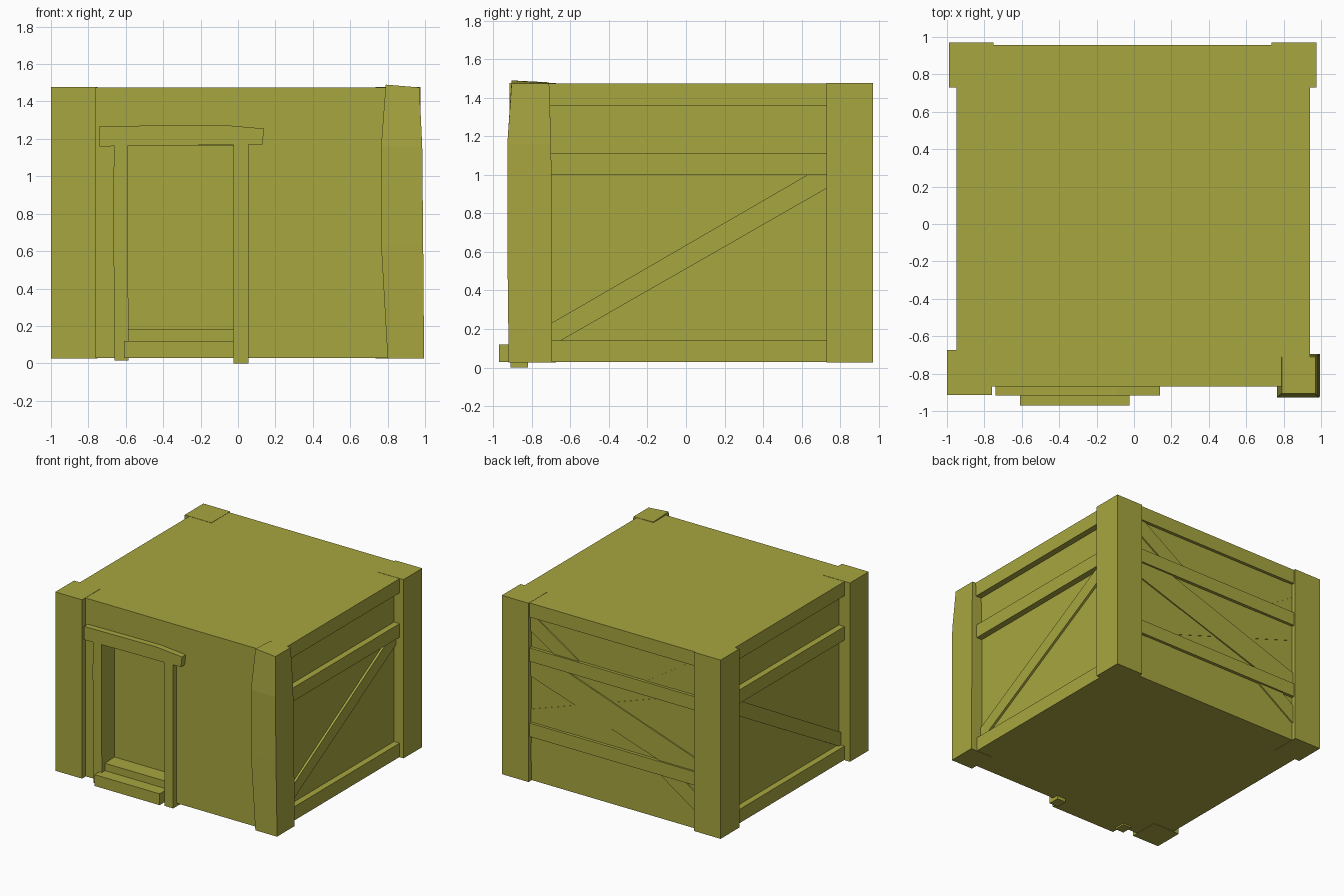
import bpy, bmesh

if "Cube" in bpy.data.objects:
    bpy.data.objects.remove(bpy.data.objects["Cube"])

mat = bpy.data.materials.new("olive_paint")
mat.diffuse_color = (0.39, 0.38, 0.05, 1)
mat.use_nodes = True
mat.node_tree.nodes["Principled BSDF"].inputs["Base Color"].default_value = mat.diffuse_color


def finish(name, bm):
    bmesh.ops.recalc_face_normals(bm, faces=bm.faces)
    mesh = bpy.data.meshes.new(name)
    bm.to_mesh(mesh)
    bm.free()
    mesh.materials.append(mat)
    obj = bpy.data.objects.new(name, mesh)
    bpy.context.collection.objects.link(obj)
    return obj


def loft(name, rings):
    """Skin matching closed rings of points and cap both ends."""
    bm = bmesh.new()
    vs = [[bm.verts.new(p) for p in ring] for ring in rings]
    n = len(vs[0])
    for a, b in zip(vs, vs[1:]):
        for i in range(n):
            j = (i + 1) % n
            bm.faces.new((a[i], a[j], b[j], b[i]))
    bm.faces.new(vs[0])
    bm.faces.new(vs[-1])
    return finish(name, bm)


def rect(x0, x1, y0, y1, z):
    return [(x0, y0, z), (x1, y0, z), (x1, y1, z), (x0, y1, z)]


def box(name, x0, x1, y0, y1, z0, z1):
    return loft(name, [rect(x0, x1, y0, y1, z0), rect(x0, x1, y0, y1, z1)])


def board(name, outline, axis, lo, hi):
    """Flat board: outline in (horizontal, z), thickness along x or y."""
    if axis == "x":
        return loft(name, [[(d, u, z) for u, z in outline] for d in (lo, hi)])
    return loft(name, [[(u, d, z) for u, z in outline] for d in (lo, hi)])


# Solid core and front wall around the door recess
box("core", -0.90, 0.89, -0.74, 0.932, 0.028, 1.475)
box("front_wall_left", -0.90, -0.59, -0.87, -0.74, 0.028, 1.475)
box("front_wall_right", -0.02, 0.89, -0.87, -0.74, 0.028, 1.475)
box("front_wall_top", -0.59, -0.02, -0.87, -0.74, 1.165, 1.475)
box("threshold", -0.59, -0.02, -0.87, -0.74, 0.028, 0.18)

# Corner posts: three straight, one bulging and worn
box("front_left_post", -1.0, -0.76, -0.915, -0.675, 0.026, 1.477)
box("back_left_post", -0.99, -0.75, 0.73, 0.97, 0.026, 1.477)
box("back_right_post", 0.735, 0.975, 0.73, 0.97, 0.026, 1.477)
top = [(0.79, -0.905, 1.49), (0.97, -0.905, 1.475),
       (0.97, -0.71, 1.475), (0.79, -0.71, 1.48)]
loft("front_right_post", [
    rect(0.80, 0.995, -0.92, -0.695, 0.026),
    rect(0.765, 0.99, -0.927, -0.695, 0.64),
    rect(0.765, 0.985, -0.927, -0.70, 1.16),
    top])

# Side rails and diagonal braces, mirrored left and right
brace = [(-0.70, 0.14), (-0.65, 0.14), (0.73, 0.93),
         (0.73, 1.0), (0.63, 1.0), (-0.70, 0.23)]
for side, s in (("left", -1), ("right", 1)):
    for part, z0, z1 in (("bottom", 0.028, 0.14), ("middle", 1.0, 1.11),
                         ("top", 1.36, 1.475)):
        x0, x1 = sorted((s * 0.86 - 0.005, s * 0.945 - 0.005))
        box(f"{side}_{part}_rail", x0, x1, -0.72, 0.75, z0, z1)
    x0, x1 = sorted((s * 0.86 - 0.005, s * 0.913 - 0.005))
    board(f"{side}_brace", brace, "x", x0, x1)

# Back rails
for part, z0, z1 in (("lower", 0.39, 0.50), ("middle", 1.0, 1.11),
                     ("top", 1.36, 1.475)):
    box(f"back_{part}_rail", -0.80, 0.80, 0.90, 0.957, z0, z1)

# Back crossed braces and corner braces, mirrored; one set almost flush
cross = [(0.75, 0.88), (0.75, 1.0), (0.42, 1.0),
         (-0.75, 0.60), (-0.75, 0.50), (-0.42, 0.50)]
upper = [(0.75, 1.25), (0.75, 1.36), (0.685, 1.36), (0.30, 1.11), (0.53, 1.11)]
lower = [(-0.75, 0.17), (-0.42, 0.39), (-0.65, 0.39), (-0.75, 0.32)]
for side, s, y in (("left", 1, 0.943), ("right", -1, 0.935)):
    for name, pts in (("cross", cross), ("upper", upper), ("lower", lower)):
        board(f"back_{name}_brace_{side}", [(s * u, z) for u, z in pts],
              "y", 0.90, y)

# Door frame: jambs, crooked lintel and step
loft("door_jamb_left", [
    rect(-0.66, -0.585, -0.91, -0.82, 0.015),
    rect(-0.668, -0.59, -0.91, -0.82, 0.95),
    rect(-0.66, -0.59, -0.91, -0.82, 1.165)])
box("door_jamb_right", -0.025, 0.055, -0.91, -0.82, 0.0, 1.17)
board("door_lintel", [(-0.74, 1.16), (0.13, 1.17), (0.14, 1.255),
                      (-0.09, 1.275), (-0.74, 1.268)], "y", -0.918, -0.85)
box("door_step", -0.61, -0.025, -0.97, -0.84, 0.028, 0.12)
